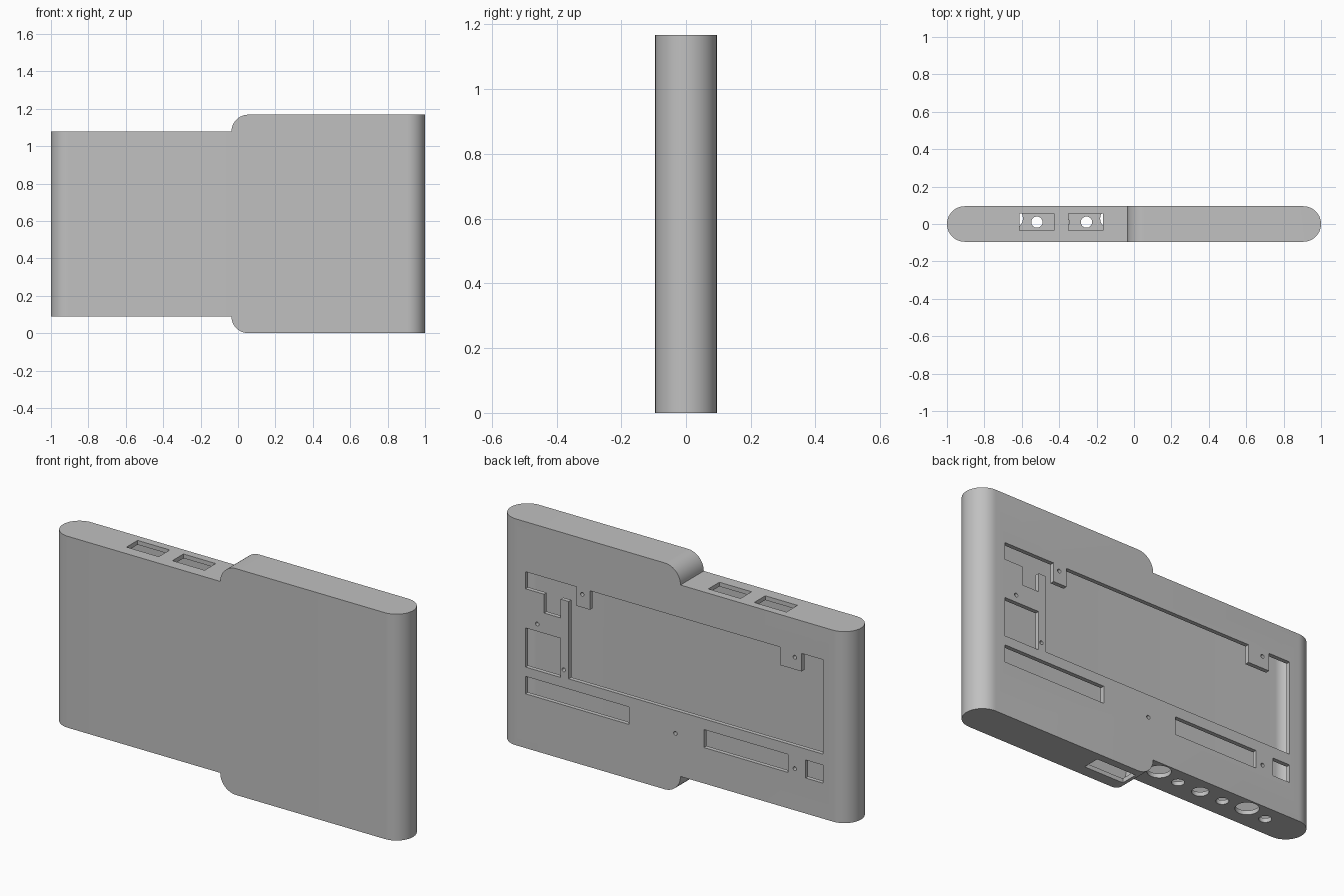
import bpy, bmesh, math
from mathutils import Vector

cube = bpy.data.objects.get("Cube")
if cube:
    bpy.data.objects.remove(cube, do_unlink=True)

HEIGHT, STEP, RADIUS, WALL = 1.168, 0.09, 0.095, 0.022

grey = bpy.data.materials.new("light grey plastic")
grey.use_nodes = True
grey.diffuse_color = (0.53, 0.53, 0.53, 1)
grey.node_tree.nodes["Principled BSDF"].inputs["Base Color"].default_value = grey.diffuse_color


def prism(name, points, axis, low, high):
    """Extrude a flat outline along y (points are x, z) or z (points are x, y)."""
    def place(p, d):
        return Vector((p[0], d, p[1])) if axis == "y" else Vector((p[0], p[1], d))
    bm = bmesh.new()
    face = bm.faces.new([bm.verts.new(place(p, low)) for p in points])
    ext = bmesh.ops.extrude_face_region(bm, geom=[face])
    moved = [g for g in ext["geom"] if isinstance(g, bmesh.types.BMVert)]
    bmesh.ops.translate(bm, verts=moved, vec=place((0, 0), high - low))
    bmesh.ops.recalc_face_normals(bm, faces=bm.faces[:])
    mesh = bpy.data.meshes.new(name)
    bm.to_mesh(mesh)
    bm.free()
    mesh.materials.append(grey)
    obj = bpy.data.objects.new(name, mesh)
    bpy.context.collection.objects.link(obj)
    return obj


def arc(cx, cy, r, start, end, steps):
    angles = [math.radians(start + (end - start) * i / steps) for i in range(steps + 1)]
    return [(cx + r * math.cos(a), cy + r * math.sin(a)) for a in angles]


def circle(cx, cy, r):
    return arc(cx, cy, r, 0, 360, 32)[:-1]


def rect(x0, x1, y0, y1):
    return [(x0, y0), (x1, y0), (x1, y1), (x0, y1)]


def combine(target, tool, operation):
    mod = target.modifiers.new("cut", "BOOLEAN")
    mod.operation, mod.solver, mod.object = operation, "EXACT", tool
    bpy.context.view_layer.objects.active = target
    bpy.ops.object.modifier_apply(modifier=mod.name)
    bpy.data.objects.remove(tool, do_unlink=True)


def case_solid(name, inset):
    """Round-ended slab trimmed to the stepped outline, shrunk by inset."""
    r, cx = RADIUS - inset, 1 - RADIUS
    slab = prism(name, arc(cx, 0, r, -90, 90, 28) + arc(-cx, 0, r, 90, 270, 28),
                 "z", inset, HEIGHT - inset)
    # Remove the narrow section's strips, leaving rounded shoulders
    edge = -0.035 + inset
    shoulder = arc(edge + STEP - inset, STEP, STEP - inset, 270, 180, 12)
    corner = [(edge, STEP + inset)] if inset else []
    low = [(-1.2, -0.2), (shoulder[0][0], -0.2)] + shoulder + corner + [(-1.2, STEP + inset)]
    for pts in (low, [(x, HEIGHT - z) for x, z in low]):
        combine(slab, prism("strip_cutter", pts, "y", -0.3, 0.3), "DIFFERENCE")
    return slab


# Hollow case
case = case_solid("case_shell", 0)
combine(case, case_solid("cavity", WALL), "DIFFERENCE")

# Back openings: large window with two screw tabs and a side notch
TOP, TAB, SILL = 0.91, 0.817, 0.423
window = [(0.85, TOP), (0.56, TOP), (0.56, TAB - 0.005), (0.482, TAB - 0.005), (0.482, TOP),
          (-0.604, TOP), (-0.604, TAB), (-0.727, TAB), (-0.727, TOP), (-0.85, TOP),
          (-0.85, SILL), (0.604, SILL), (0.604, 0.822), (0.649, 0.822),
          (0.649, 0.725), (0.744, 0.725), (0.744, 0.822), (0.85, 0.822)]
back_openings = [window,
                 rect(0.649, 0.85, 0.418, 0.62),
                 rect(0.26, 0.85, 0.28, 0.37),
                 rect(-0.649, -0.168, 0.275, 0.368),
                 rect(-0.85, -0.749, 0.273, 0.366)]
# Screw holes
screws = [(0.526, 0.88), (0.783, 0.658), (0.632, 0.462),
          (-0.006, 0.305), (-0.688, 0.88), (-0.688, 0.305)]
back_openings += [circle(x, z, 0.01) for x, z in screws]
for pts in back_openings:
    combine(case, prism("back_cutter", pts, "y", 0.04, 0.2), "DIFFERENCE")

# Two sockets in the top edge
for x0, x1 in ((-0.612, -0.428), (-0.35, -0.166)):
    combine(case, prism("socket_cutter", rect(x0, x1, -0.035, 0.055), "z", 1.0, 1.3), "DIFFERENCE")

# Round ports and one rectangular socket in the bottom edge
ports = [(-0.125, 0.03, 0.056), (-0.254, 0.01, 0.03), (-0.387, 0.01, 0.04),
         (-0.519, 0.01, 0.03), (-0.65, 0.03, 0.056), (-0.775, 0.01, 0.03)]
for x, y, r in ports:
    combine(case, prism("port_cutter", circle(x, y, r), "z", -0.1, 0.2), "DIFFERENCE")
combine(case, prism("socket_cutter", rect(0.035, 0.265, -0.035, 0.055), "z", -0.1, 0.06), "DIFFERENCE")

# Smooth the rounded ends, keep edges crisp
bpy.ops.object.select_all(action="DESELECT")
case.select_set(True)
bpy.context.view_layer.objects.active = case
bpy.ops.object.shade_smooth_by_angle(angle=math.radians(30))
